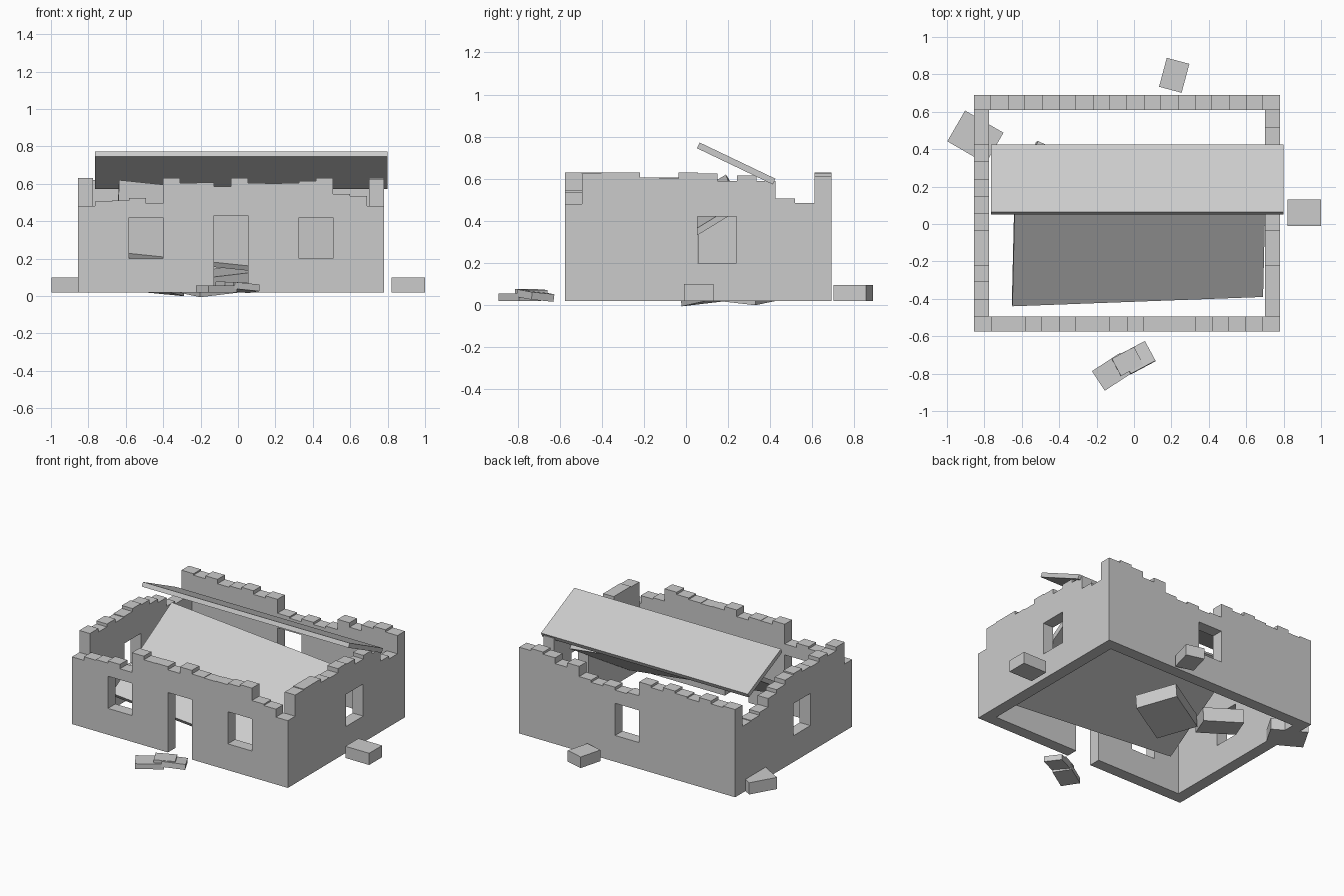
import bpy, bmesh, math
from mathutils import Vector, Euler

if "Cube" in bpy.data.objects:
    bpy.data.objects.remove(bpy.data.objects["Cube"])

stone = bpy.data.materials.new("pale grey stone")
stone.diffuse_color = (0.6, 0.6, 0.6, 1)
stone.use_nodes = True
stone.node_tree.nodes["Principled BSDF"].inputs["Base Color"].default_value = stone.diffuse_color

X0, X1, Y0, Y1 = -0.855, 0.78, -0.575, 0.69   # outer footprint
BASE, THICK = 0.02, 0.08
STEP = 0.0907                                  # width of one broken top step


def finish(name, bm):
    bmesh.ops.recalc_face_normals(bm, faces=bm.faces[:])
    mesh = bpy.data.meshes.new(name)
    bm.to_mesh(mesh)
    bm.free()
    mesh.materials.append(stone)
    obj = bpy.data.objects.new(name, mesh)
    bpy.context.collection.objects.link(obj)
    return obj


def block(name, center, size, rot=(0, 0, 0)):
    bm = bmesh.new()
    bmesh.ops.create_cube(bm, size=1)
    bmesh.ops.scale(bm, vec=size, verts=bm.verts)
    bmesh.ops.rotate(bm, matrix=Euler([math.radians(a) for a in rot]).to_matrix(), verts=bm.verts)
    bmesh.ops.translate(bm, vec=center, verts=bm.verts)
    return finish(name, bm)


def plate(name, corner, u, v, t):
    """Slab whose top face starts at corner and spans u and v."""
    corner, u, v = Vector(corner), Vector(u), Vector(v)
    down = -u.cross(v).normalized() * t
    bm = bmesh.new()
    f = bm.faces.new([bm.verts.new(p) for p in (corner, corner + u, corner + u + v, corner + v)])
    ext = bmesh.ops.extrude_face_region(bm, geom=[f])
    bmesh.ops.translate(bm, vec=down, verts=[e for e in ext["geom"] if isinstance(e, bmesh.types.BMVert)])
    return finish(name, bm)


def wall(name, along_x, start, end, side, heights, windows=(), door=None):
    """Stepped silhouette extruded by the wall thickness, with openings cut out."""
    n = len(heights)
    w = (end - start) / n
    pts = [(start, BASE)]
    if door:
        a, b, top = door
        pts += [(a, BASE), (a, top), (b, top), (b, BASE)]
    pts.append((end, BASE))
    for i in reversed(range(n)):
        for p in ((start + (i + 1) * w, heights[i]), (start + i * w, heights[i])):
            if p != pts[-1]:
                pts.append(p)
    place = (lambda p, d: (p[0], side + d, p[1])) if along_x else (lambda p, d: (side + d, p[0], p[1]))
    bm = bmesh.new()
    front = [bm.verts.new(place(p, 0)) for p in pts]
    back = [bm.verts.new(place(p, THICK)) for p in pts]
    bm.faces.new(front)
    bm.faces.new(back[::-1])
    for i in range(len(pts)):
        j = (i + 1) % len(pts)
        bm.faces.new((front[i], back[i], back[j], front[j]))
    obj = finish(name, bm)
    for a, b in windows:
        c, d = (a + b) / 2, side + THICK / 2
        center = (c, d, 0.31) if along_x else (d, c, 0.31)
        size = (b - a, 0.3, 0.22) if along_x else (0.3, b - a, 0.22)
        cutter = block("window_cutter", center, size)
        cutter.hide_render = True
        mod = obj.modifiers.new("window", "BOOLEAN")
        mod.operation, mod.solver, mod.object = "DIFFERENCE", "EXACT", cutter
        bpy.context.view_layer.objects.active = obj
        bpy.ops.object.modifier_apply(modifier=mod.name)
        bpy.data.objects.remove(cutter)


# Ruined walls
wall("front_wall", True, X0, X1, Y0,
     [.48, .505, .51, .525, .495, .63, .605, .607, .585, .63, .605, .602, .605, .615, .63, .545, .535, .48],
     windows=[(-.582, -.401), (.326, .508)], door=(-.128, .053, .43))
wall("back_wall", True, X0, X1, Y1 - THICK,
     [.62, .61, .63, .6, .61, .625, .6, .615, .52, .51, .53, .515, .53, .6, .57, .61, .625, .61],
     windows=[(-.128, .053)])
wall("left_wall", False, Y0 + THICK, Y1 - THICK, X0,
     [.63, .605, .625, .6, .605, .625, .615, .585, .56, .5, .48, .475],
     windows=[(-.123, .058)])
wall("right_wall", False, Y0 + THICK, Y1 - THICK, X1 - THICK,
     [.625, .63, .63, .605, .6, .63, .625, .59, .615, .59, .505, .485],
     windows=[(.055, .24)])

# Fallen roof halves
plate("upper_roof_slab", (-.765, .065, .772), (1.565, 0, 0), (0, .36, -.172), .03)
plate("fallen_roof_slab", (-.65, -.44, .235), (1.34, .05, -.14), (.015, .63, .385), .03)

# Rubble inside
block("inner_rubble_large", (-.12, .17, .075), (.34, .27, .1), (6, -6, 28))
block("inner_rubble_small", (-.44, .3, .065), (.26, .19, .09), (-6, 5, -25))

# Rubble outside
block("right_rubble", (.91, .06, .06), (.18, .14, .08))
block("back_rubble", (.215, .795, .058), (.125, .16, .076), (0, 0, -15))
block("left_rubble", (-.848, .465, .06), (.237, .19, .08), (0, 0, -30))
block("front_rubble_left", (-.115, -.79, .038), (.18, .125, .036), (0, 0, 33))
block("front_rubble_right", (.02, -.715, .045), (.15, .12, .036), (-5, 5, 28))
block("front_rubble_top", (-.035, -.735, .064), (.135, .105, .02), (0, 2, 28))
